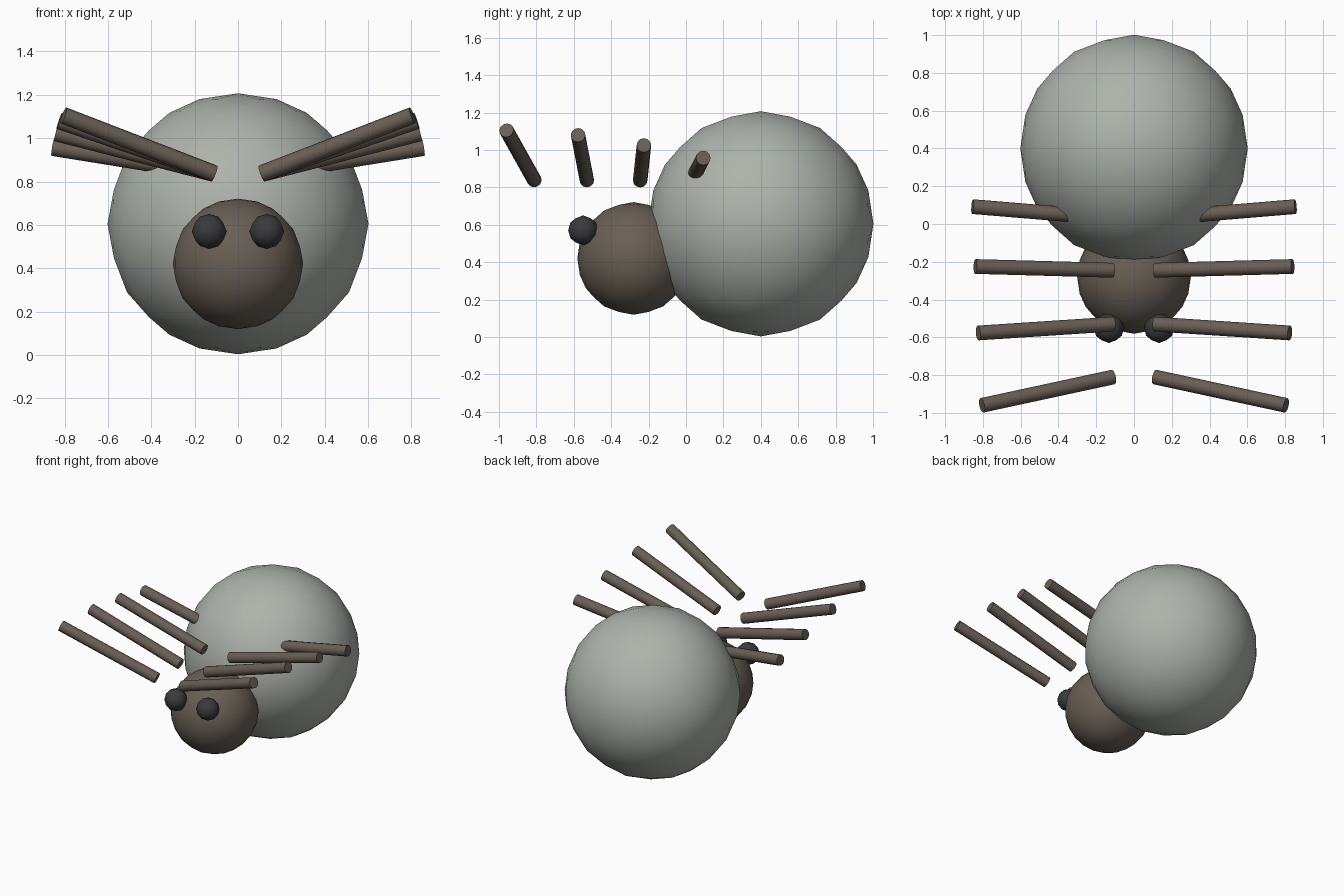
import bpy, bmesh, math
from mathutils import Vector, Matrix

if "Cube" in bpy.data.objects:
    bpy.data.objects.remove(bpy.data.objects["Cube"])


def material(name, rgb):
    m = bpy.data.materials.new(name)
    m.diffuse_color = (*rgb, 1)
    m.use_nodes = True
    m.node_tree.nodes["Principled BSDF"].inputs["Base Color"].default_value = m.diffuse_color
    return m


PALE = material("pale_grey_green", (0.42, 0.45, 0.41))
BROWN = material("brown", (0.14, 0.115, 0.09))
DARK = material("dark", (0.04, 0.043, 0.047))
# Turns the icosphere so that an edge midpoint lies on every axis
AXIS_TURN = Matrix.Rotation(-math.atan(2) / 2, 4, 'Y')


def finish(name, bm, mat, location, angle):
    mesh = bpy.data.meshes.new(name)
    bm.to_mesh(mesh)
    bm.free()
    mesh.materials.append(mat)
    obj = bpy.data.objects.new(name, mesh)
    obj.location = location
    bpy.context.collection.objects.link(obj)
    bpy.ops.object.select_all(action='DESELECT')
    obj.select_set(True)
    bpy.context.view_layer.objects.active = obj
    bpy.ops.object.shade_smooth_by_angle(angle=math.radians(angle))
    return obj


def ball(name, location, radius, detail, mat):
    bm = bmesh.new()
    bmesh.ops.create_icosphere(bm, subdivisions=detail, radius=radius, matrix=AXIS_TURN)
    finish(name, bm, mat, location, 60)


def rod(name, a, b, radius, mat):
    a, b = Vector(a), Vector(b)
    bm = bmesh.new()
    turn = (b - a).to_track_quat('Z', 'Y').to_matrix().to_4x4()
    bmesh.ops.create_cone(bm, cap_ends=True, segments=12, radius1=radius,
                          radius2=radius, depth=(b - a).length, matrix=turn)
    finish(name, bm, mat, (a + b) / 2, 40)


# Body
ball("abdomen", (0, 0.4, 0.605), 0.602, 3, PALE)
ball("head", (0, -0.28, 0.42), 0.301, 3, BROWN)

# Leg rows, front to back: inner y, outer x, outer y, outer z
LEGS = [(-0.81, 0.805, -0.96, 1.105),
        (-0.53, 0.825, -0.577, 1.08),
        (-0.245, 0.84, -0.225, 1.025),
        (0.03, 0.855, 0.092, 0.957)]

# Eyes and legs on both sides
for side, s in (("left", 1), ("right", -1)):
    ball(f"{side}_eye", (s * 0.133, -0.55, 0.57), 0.08, 2, DARK)
    for i, (y0, x1, y1, z1) in enumerate(LEGS, 1):
        rod(f"{side}_leg_{i}", (s * 0.11, y0, 0.837), (s * x1, y1, z1), 0.039, BROWN)
